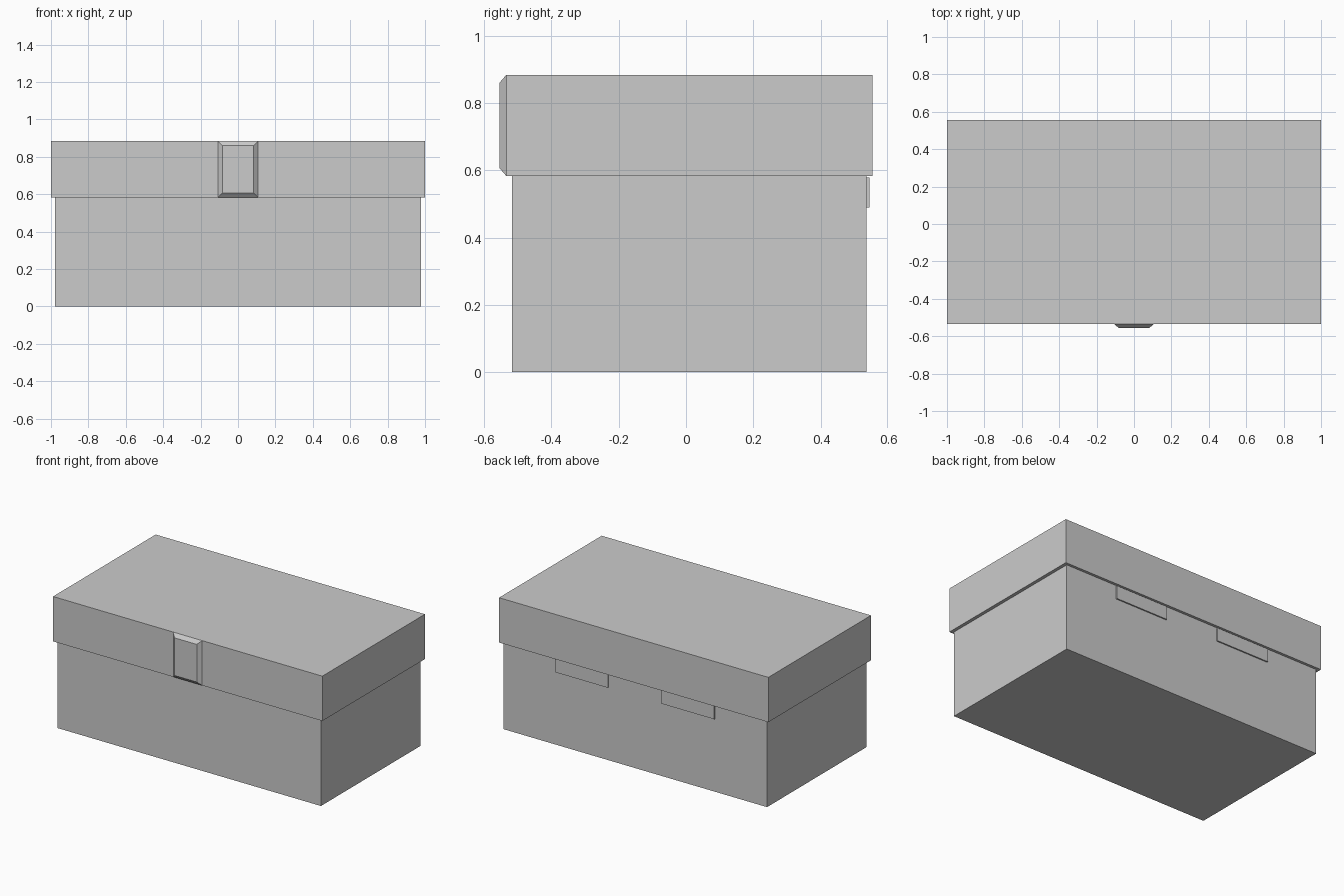
import bpy, bmesh

if "Cube" in bpy.data.objects:
    bpy.data.objects.remove(bpy.data.objects["Cube"])


def block(name, x, y, z, front_inset=0.0):
    """Box between (min, max) ranges; front_inset tapers its -y face."""
    bm = bmesh.new()
    bmesh.ops.create_cube(bm, size=1)
    for v in bm.verts:
        inset = front_inset if v.co.y < 0 else 0.0
        sx, sz = (1 if v.co.x > 0 else -1), (1 if v.co.z > 0 else -1)
        v.co = (x[sx > 0] - sx * inset,
                y[v.co.y > 0],
                z[sz > 0] - sz * inset)
    mesh = bpy.data.meshes.new(name)
    bm.to_mesh(mesh)
    bm.free()
    obj = bpy.data.objects.new(name, mesh)
    bpy.context.collection.objects.link(obj)
    return obj


# Box body and overhanging lid
block("box_body", (-0.978, 0.978), (-0.517, 0.537), (0.0, 0.583))
block("lid", (-1.0, 1.0), (-0.534, 0.555), (0.583, 0.884))

# Bevelled latch on the front of the lid
block("latch", (-0.107, 0.107), (-0.555, -0.534), (0.583, 0.884), 0.026 * 0.7 + 0.006)

# Hinge plates on the back, mirrored across x
hinge = block("hinge_plates", (0.198, 0.592), (0.53, 0.546), (0.49, 0.578))
hinge.modifiers.new("mirror", 'MIRROR')
